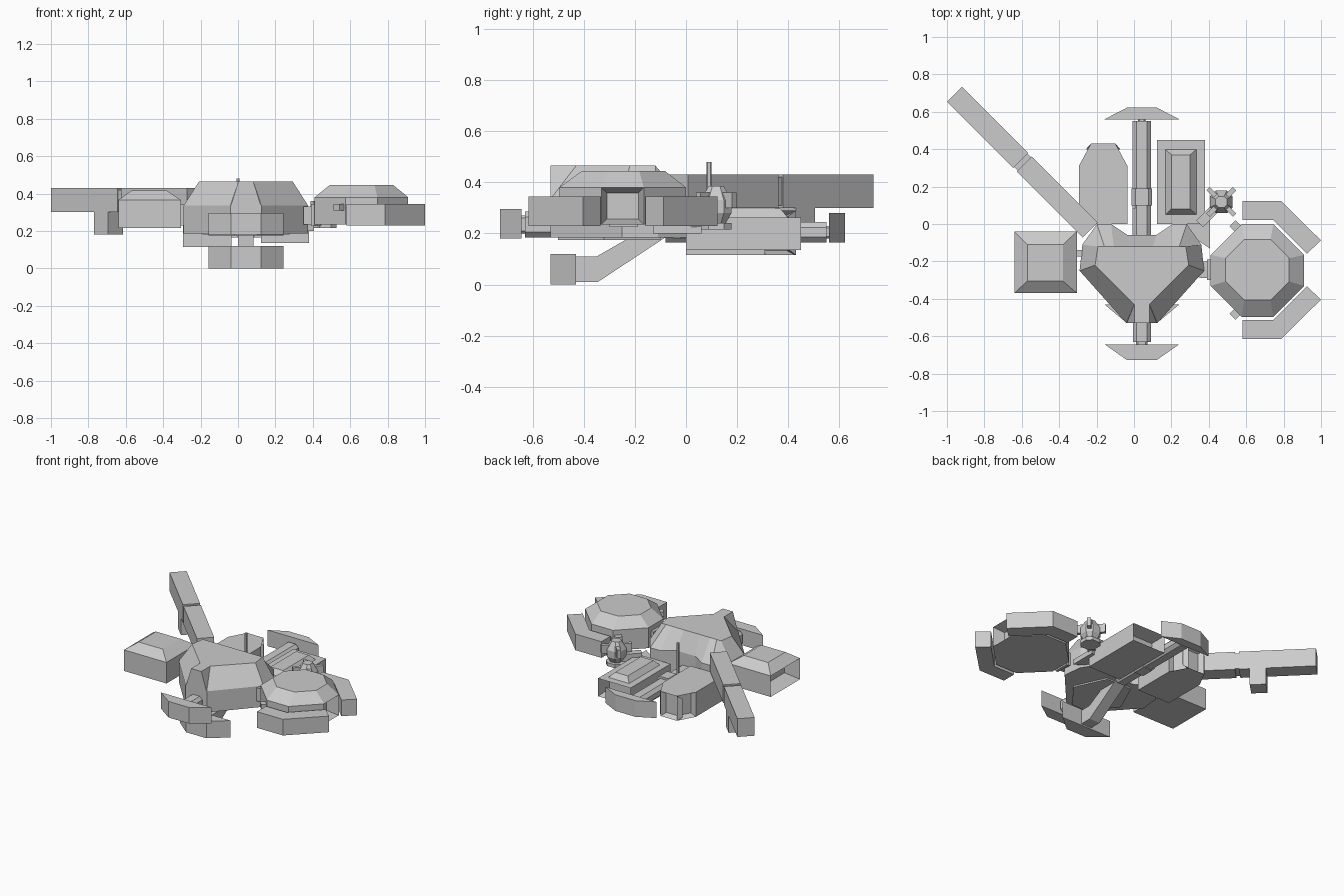
import bpy
import bmesh
from math import radians, cos, sin
from mathutils import Matrix, Vector

cube = bpy.data.objects.get("Cube")
if cube:
    bpy.data.objects.remove(cube, do_unlink=True)

grey = bpy.data.materials.new("plain_grey")
grey.use_nodes = True
tint = (0.6, 0.6, 0.6, 1)
grey.diffuse_color = tint
grey.node_tree.nodes["Principled BSDF"].inputs["Base Color"].default_value = tint

PLACE = {
    "x": lambda u, v, w: (w, u, v),
    "y": lambda u, v, w: (u, w, v),
    "z": lambda u, v, w: (u, v, w),
}
MIDDLE = 0.042  # centre line of the hub and spine


def solid(name, rings, axis="z", windows=(), frame=0.03, depth=0.05):
    """Skin a stack of (outline, level) rings; sink windows into faces by direction."""
    bm = bmesh.new()
    loops = [[bm.verts.new(PLACE[axis](u, v, level)) for u, v in outline]
             for outline, level in rings]
    bm.faces.new(loops[0])
    bm.faces.new(loops[-1])
    count = len(loops[0])
    for low, high in zip(loops, loops[1:]):
        for i in range(count):
            j = (i + 1) % count
            bm.faces.new((low[i], low[j], high[j], high[i]))
    bmesh.ops.recalc_face_normals(bm, faces=bm.faces)
    for direction in windows:
        aim = Vector(direction).normalized()
        bm.normal_update()
        panes = [f for f in bm.faces if f.normal.dot(aim) > 0.97]
        bmesh.ops.inset_individual(bm, faces=panes, thickness=frame, depth=-depth)
    mesh = bpy.data.meshes.new(name)
    bm.to_mesh(mesh)
    bm.free()
    mesh.materials.append(grey)
    obj = bpy.data.objects.new(name, mesh)
    bpy.context.scene.collection.objects.link(obj)
    return obj


def rect(u0, u1, v0, v1):
    return [(u0, v0), (u1, v0), (u1, v1), (u0, v1)]


def chamfered(cu, cv, ru, rv, cut):
    """Rectangle outline with its four corners cut off."""
    a, b = ru - cut, rv - cut
    return [(cu + u, cv + v) for u, v in
            ((-a, -rv), (a, -rv), (ru, -b), (ru, b), (a, rv), (-a, rv), (-ru, b), (-ru, -b))]


def mirrored(half, centre=MIDDLE):
    return ([(centre + u, v) for u, v in half]
            + [(centre - u, v) for u, v in reversed(half)])


def box(name, u0, u1, v0, v1, low, high):
    return solid(name, [(rect(u0, u1, v0, v1), low), (rect(u0, u1, v0, v1), high)])


def slab(name, outline, low, high, **extra):
    return solid(name, [(outline, low), (outline, high)], **extra)


def turned_box(name, x, y, angle, length, width, low, high):
    obj = box(name, -length / 2, length / 2, -width / 2, width / 2, low, high)
    obj.data.transform(Matrix.Translation((x, y, 0)) @ Matrix.Rotation(radians(angle), 4, "Z"))
    return obj


# Heart-shaped hub with sloping shoulders and a ridge over the front tip
wall = mirrored([(.083, -.53), (.333, -.25), (.318, -.11), (.24, 0), (.165, 0), (.075, -.06)])
roof = mirrored([(.04, -.43), (.25, -.22), (.235, -.12), (.2, -.12), (.15, -.12), (.06, -.12)])
solid("hub", [(wall, .185), (wall, .335), (roof, .465)])
ridge = mirrored([(.082, .33), (.04, .465)])
slab("hub_ridge", ridge, -.53, -.38, axis="y")
slab("hub_belly", mirrored([(.06, -.5), (.2, -.32), (.1, -.1)]), .175, .19)

# Spine running front to back
tube = chamfered(MIDDLE, .205, .05, .04, .022)
slab("rear_spine", tube, -.08, .55, axis="y")
slab("spine_collar", chamfered(MIDDLE, .21, .055, .05, .02), .1, .19, axis="y")
slab("spine_tip", chamfered(MIDDLE, .205, .02, .025, .008), .54, .57, axis="y")
slab("front_spine", chamfered(MIDDLE, .235, .048, .05, .02), -.63, -.5, axis="y")
slab("front_spine_tip", chamfered(MIDDLE, .235, .03, .035, .01), -.65, -.62, axis="y")
slab("antenna", chamfered(0, .09, .009, .009, .004), .22, .48)

# Three bumper plates at the ends of the spine and of the lower arm
for name, inner, outer, low, high in (
        ("front_bumper", -.643, -.727, .18, .295),
        ("lower_bumper", -.43, -.53, 0, .12),
        ("rear_bumper", .56, .622, .165, .28)):
    slab(name, mirrored([(.2, inner), (.08, outer)]), low, high)

# Bent arm hanging under the hub
arm = [(-.44, .01), (-.345, .01), (-.08, .185), (-.21, .19), (-.35, .11), (-.44, .11)]
slab("lower_arm", arm, 0, .083, axis="x")

# Octagonal hall with an open bay facing outward
solid("octagon_hall", [(chamfered(.66, -.248, .25, .248, .165), .235),
                       (chamfered(.66, -.248, .25, .248, .165), .38),
                       (chamfered(.66, -.245, .17, .162, .1), .445)],
      windows=[(1, 0, 0)], depth=.08)

# Pair of bent guard walls around the hall
guard = [(.58, .37), (.785, .37), (1, .158), (.925, .088), (.745, .268), (.58, .268)]
for side, sign in (("rear", 1), ("front", -1)):
    slab(side + "_guard_wall", [(u, -.246 + sign * v) for u, v in guard], .23, .345)
    turned_box(side + "_hall_fitting", .54, -.246 + sign * .236, sign * -45, .04, .045, .31, .345)

# Links between the hub and its neighbours
box("hall_link", .35, .43, -.29, -.2, .235, .33)
box("hall_link_cap", .39, .41, -.3, -.19, .225, .345)
box("cabin_link", -.32, -.27, -.175, -.14, .23, .34)
for name, x in (("left_rear_link", .24), ("right_rear_link", -.155)):
    box(name, x - .035, x + .035, -.05, .02, .18, .25)

# Side cabin with a hipped roof and an open outer bay
cabin = rect(-.64, -.305, -.37, -.04)
solid("side_cabin", [(cabin, .215), (cabin, .365), (rect(-.57, -.38, -.305, -.11), .415)],
      windows=[(-1, 0, 0)], frame=.045, depth=.1)

# Rear store: flat body, raised hipped roof, open back
slab("rear_store", rect(.122, .38, 0, .45), .135, .262, windows=[(0, 1, 0)], frame=.03, depth=.1)
solid("store_roof", [(rect(.168, .335, .05, .4), .26), (rect(.2, .3, .08, .37), .297)])

# Rear pod with a tapered, windowed end
pod = [(-.295, 0), (-.035, 0), (-.035, .31), (-.1, .43), (-.23, .43), (-.295, .31)]
slab("rear_pod", pod, .115, .29, frame=.025, depth=.035,
     windows=[(0, 1, 0), (.12, .065, 0), (-.12, .065, 0)])

# Long diagonal boom in two lengths, with a hanging block
turned_box("inner_boom", -.41, .145, 135, .5, .113, .3, .43)
turned_box("boom_joint", -.595, .33, 135, .04, .1, .31, .42)
turned_box("outer_boom", -.782, .517, 135, .5, .113, .3, .43)
turned_box("boom_block", -.692, .427, 135, .105, .113, .18, .31)

# Small domed turret on a diagonal walkway
cx, cy = .467, .118
solid("turret", [(chamfered(cx, cy, r, r, r * .5), z) for r, z in
                 ((.035, .235), (.06, .28), (.06, .33), (.03, .385))])
for angle in range(45, 360, 90):
    a = radians(angle)
    turned_box("turret_leg", cx + .07 * cos(a), cy + .07 * sin(a), angle, .06, .025, .3, .36)
turned_box("turret_walkway", .4, .05, 45, .14, .05, .225, .29)
slab("walkway_deck", [(.21, 0), (.405, -.13), (.405, .06), (.25, .035)], .2, .235)
slab("turret_base", chamfered(cx, cy, .06, .06, .03), .215, .24)
